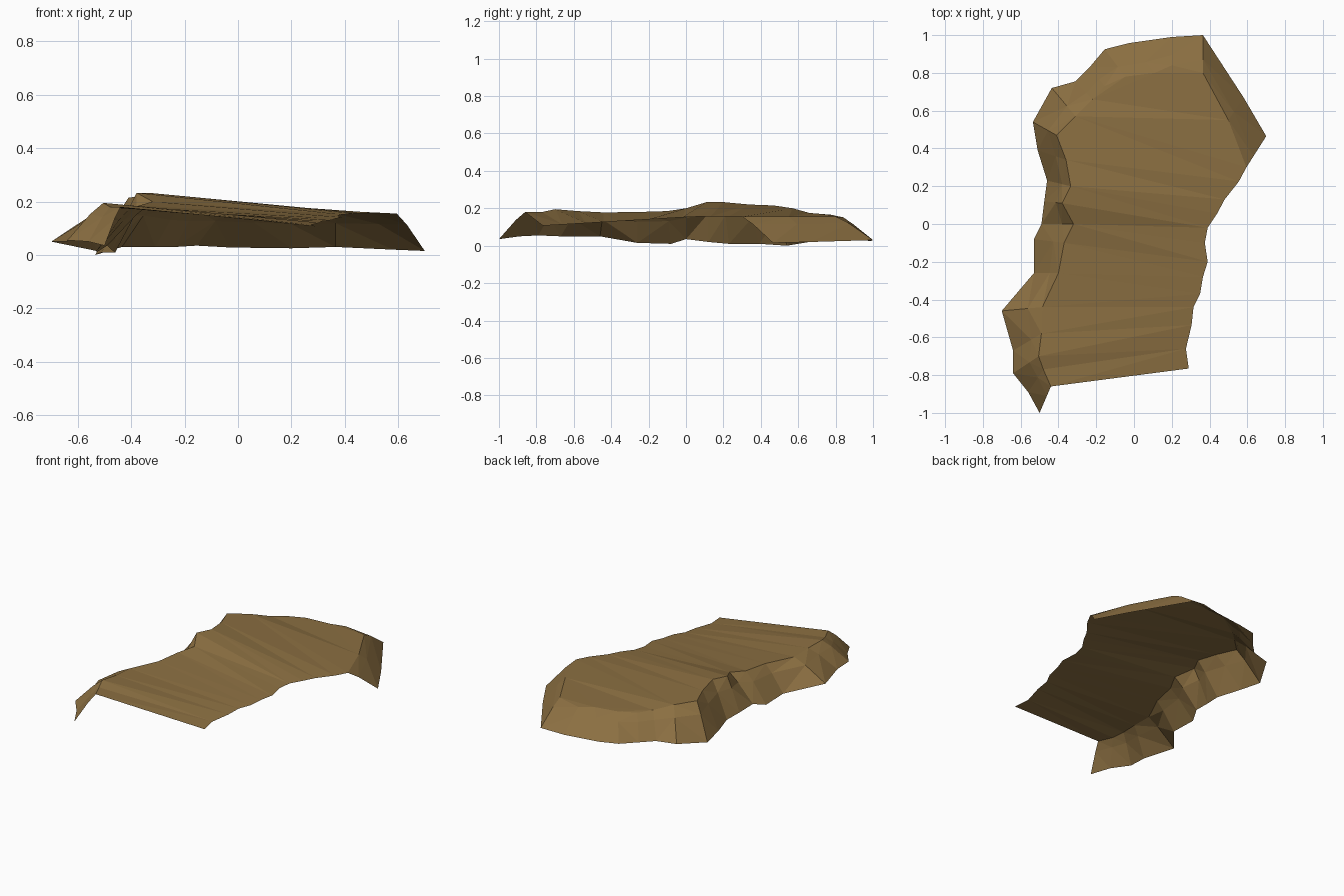
import bpy, bmesh
from mathutils import Vector

# Single earthy brown
brown = bpy.data.materials.new("earth_brown")
brown.diffuse_color = (0.26, 0.16, 0.054, 1)

# Upper cliff rim: front left corner, up the left side, round the back to the right
RIM = [(-.44, -.86, .18), (-.48, -.77, .18), (-.505, -.70, .195), (-.49, -.58, .185),
       (-.485, -.44, .178), (-.40, -.26, .18), (-.37, -.10, .185), (-.32, 0, .20),
       (-.38, .11, .233), (-.335, .20, .233), (-.36, .34, .22), (-.41, .47, .215),
       (-.31, .57, .20), (-.22, .66, .175), (-.155, .73, .167), (-.045, .78, .165),
       (.11, .80, .16), (.20, .84, .152), (.365, .80, .155), (.50, .55, .155),
       (.595, .30, .155)]

# Foot of the cliff, one point below each rim point
FOOT = [(-.50, -1.0, .035), (-.56, -.89, .05), (-.64, -.79, .055), (-.64, -.67, .05),
        (-.70, -.46, .05), (-.53, -.26, .015), (-.53, -.08, .01), (-.49, 0, .035),
        (-.475, .12, .02), (-.46, .23, .01), (-.51, .39, .01), (-.535, .54, 0),
        (-.435, .72, .03), (-.31, .755, .03), (-.235, .83, .03), (-.155, .925, .035),
        (-.03, .957, .028), (.20, .99, .025), (.365, 1.0, .03), (.58, .67, .02),
        (.70, .465, .015)]

# Open right edge of the plateau, front to back (x, y)
EDGE = [(.29, -.765), (.275, -.66), (.305, -.535), (.315, -.44), (.35, -.37),
        (.365, -.28), (.39, -.20), (.375, -.10), (.39, -.02), (.44, .055),
        (.48, .13), (.555, .225)]


def edge_height(y):
    return min(.155, .107 + .06 * (y + .765))


bm = bmesh.new()
rim = [bm.verts.new(p) for p in RIM]
foot = [bm.verts.new(p) for p in FOOT]
edge = [bm.verts.new((x, y, edge_height(y))) for x, y in EDGE] + [rim[-1]]

# Middle ledge of the cliff, slightly bulging outwards
mid = []
for a, b in zip(RIM, FOOT):
    p = Vector(a).lerp(Vector(b), .36)
    p.z += .009
    mid.append(bm.verts.new(p))

# Cliff skirt
for outer, inner in ((mid, rim), (foot, mid)):
    for i in range(len(rim) - 1):
        bm.faces.new((outer[i], inner[i], inner[i + 1], outer[i + 1]))

# Plateau strips running from the rim to the open edge
for i in range(12):
    bm.faces.new((rim[i], edge[i], edge[i + 1], rim[i + 1]))

# Rounded back end of the plateau
bm.faces.new(rim[12:][::-1])

bmesh.ops.triangulate(bm, faces=bm.faces[:])
mesh = bpy.data.meshes.new("cliff_ledge")
bm.to_mesh(mesh)
bm.free()
mesh.materials.append(brown)
bpy.context.collection.objects.link(bpy.data.objects.new("cliff_ledge", mesh))
